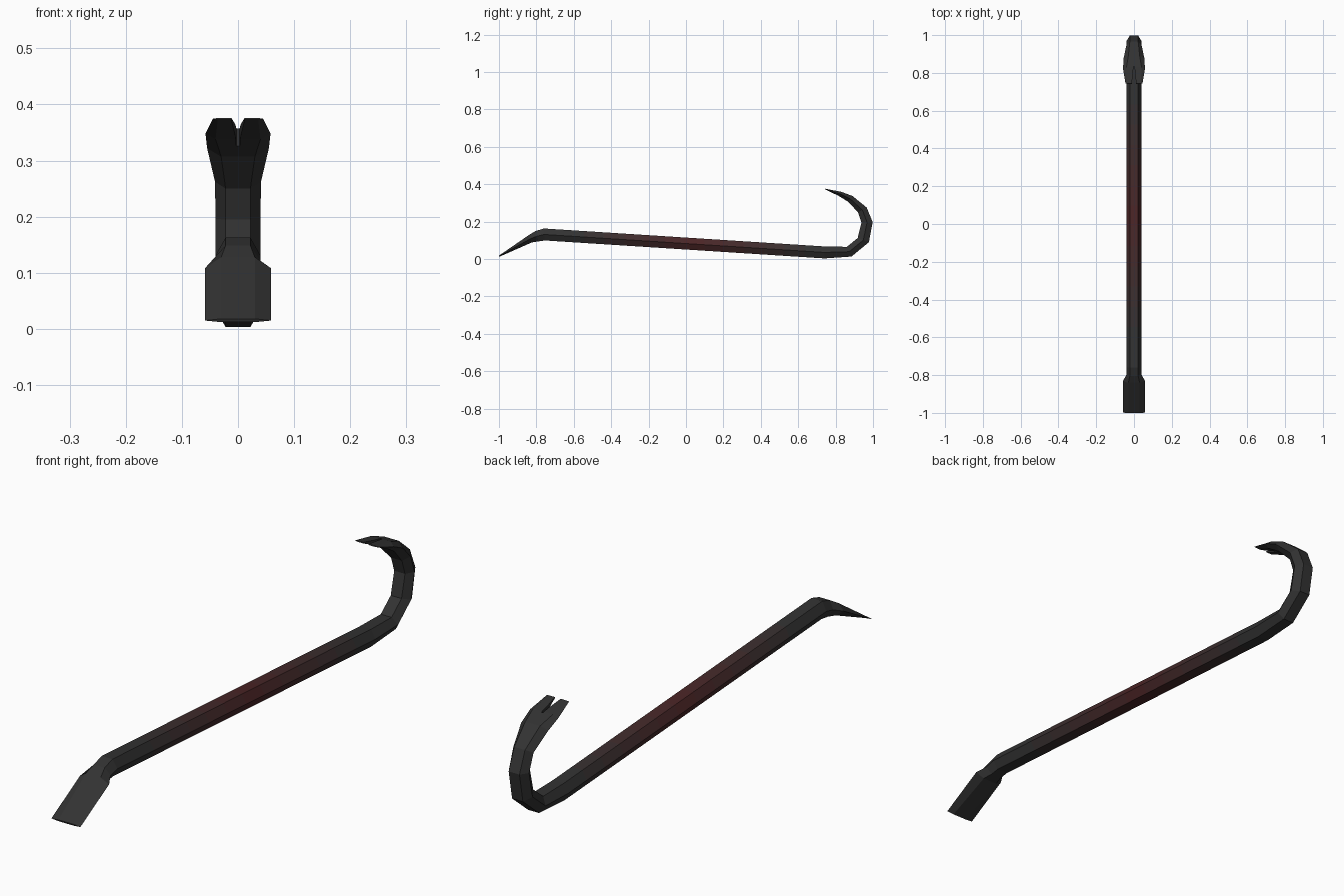
import bpy, bmesh

if "Cube" in bpy.data.objects:
    bpy.data.objects.remove(bpy.data.objects["Cube"])

# Stations along the bar: (upper/inner y, z), (lower/outer y, z), half width, half flat width
chisel = [
    ((-1.0, 0.018), (-0.998, 0.012), 0.059, 0.03),
    ((-0.84, 0.128), (-0.825, 0.088), 0.059, 0.03),
    ((-0.805, 0.149), (-0.79, 0.094), 0.04, 0.022),
    ((-0.76, 0.163), (-0.755, 0.099), 0.04, 0.022),
]
hook = [
    ((0.74, 0.067), (0.74, 0.003), 0.04, 0.022),
    ((0.86, 0.065), (0.885, 0.013), 0.04, 0.022),
    ((0.918, 0.112), (0.978, 0.09), 0.04, 0.022),
    ((0.938, 0.195), (0.998, 0.197), 0.04, 0.022),
    ((0.92, 0.25), (0.966, 0.275), 0.041, 0.022),
    ((0.865, 0.307), (0.89, 0.337), 0.055, 0.03),
    ((0.815, 0.338), (0.83, 0.359), 0.058, 0.04),
    ((0.742, 0.373), (0.744, 0.376), 0.045, 0.036),
]

# Shaft slices carry the fade from dark steel to dark red
SLICES = 14


def mix(a, b, t):
    return tuple(p + (q - p) * t for p, q in zip(a, b))


a, b = chisel[-1], hook[0]
shaft = [(mix(a[0], b[0], i / SLICES), mix(a[1], b[1], i / SLICES), 0.04, 0.022)
         for i in range(1, SLICES)]
stations = chisel + shaft + hook

# Materials: 0 is steel, the rest step towards red
STEPS = 6
materials = []
for i in range(STEPS + 1):
    m = bpy.data.materials.new("steel" if i == 0 else f"worn_red_{i}")
    m.diffuse_color = (*mix((0.032, 0.032, 0.032), (0.07, 0.018, 0.019), i / STEPS), 1)
    m.use_nodes = True
    m.node_tree.nodes["Principled BSDF"].inputs["Base Color"].default_value = m.diffuse_color
    materials.append(m)


def add_object(name, bm, mats):
    bmesh.ops.recalc_face_normals(bm, faces=bm.faces)
    mesh = bpy.data.meshes.new(name)
    bm.to_mesh(mesh)
    bm.free()
    for m in mats:
        mesh.materials.append(m)
    ob = bpy.data.objects.new(name, mesh)
    bpy.context.collection.objects.link(ob)
    return ob


# Hexagonal bar lofted through all stations
bm = bmesh.new()
rings = []
for up, low, w, f in stations:
    mid = mix(up, low, 0.5)
    pts = [(f, up), (w, mid), (f, low), (-f, low), (-w, mid), (-f, up)]
    rings.append([bm.verts.new((x, *p)) for x, p in pts])
for r, s in zip(rings, rings[1:]):
    y = (r[1].co.y + s[1].co.y) / 2
    z = r[1].co.z
    red = max(0.0, 1 - abs(y) / 0.65) if z < 0.2 else 0
    for k in range(6):
        n = (k + 1) % 6
        face = bm.faces.new((r[k], r[n], s[n], s[k]))
        face.material_index = round(red * STEPS)
bm.faces.new(rings[0])
bm.faces.new(rings[-1])
bar = add_object("crowbar_bar", bm, materials)

# V-shaped nail slot cut through the claw
bm = bmesh.new()
outline = [(-0.017, 0.70), (0.017, 0.70), (0.005, 0.80), (0.003, 0.835), (-0.003, 0.835), (-0.005, 0.80)]
base = bm.faces.new([bm.verts.new((x, y, 0.2)) for x, y in outline])
top = bmesh.ops.extrude_face_region(bm, geom=[base])["geom"]
bmesh.ops.translate(bm, vec=(0, 0, 0.3), verts=[v for v in top if isinstance(v, bmesh.types.BMVert)])
cutter = add_object("nail_slot_cutter", bm, materials[:1])
cutter.hide_render = True

mod = bar.modifiers.new("nail_slot", "BOOLEAN")
mod.operation = "DIFFERENCE"
mod.solver = "EXACT"
mod.object = cutter
bpy.context.view_layer.objects.active = bar
bpy.ops.object.modifier_apply(modifier=mod.name)
bpy.data.objects.remove(cutter)
